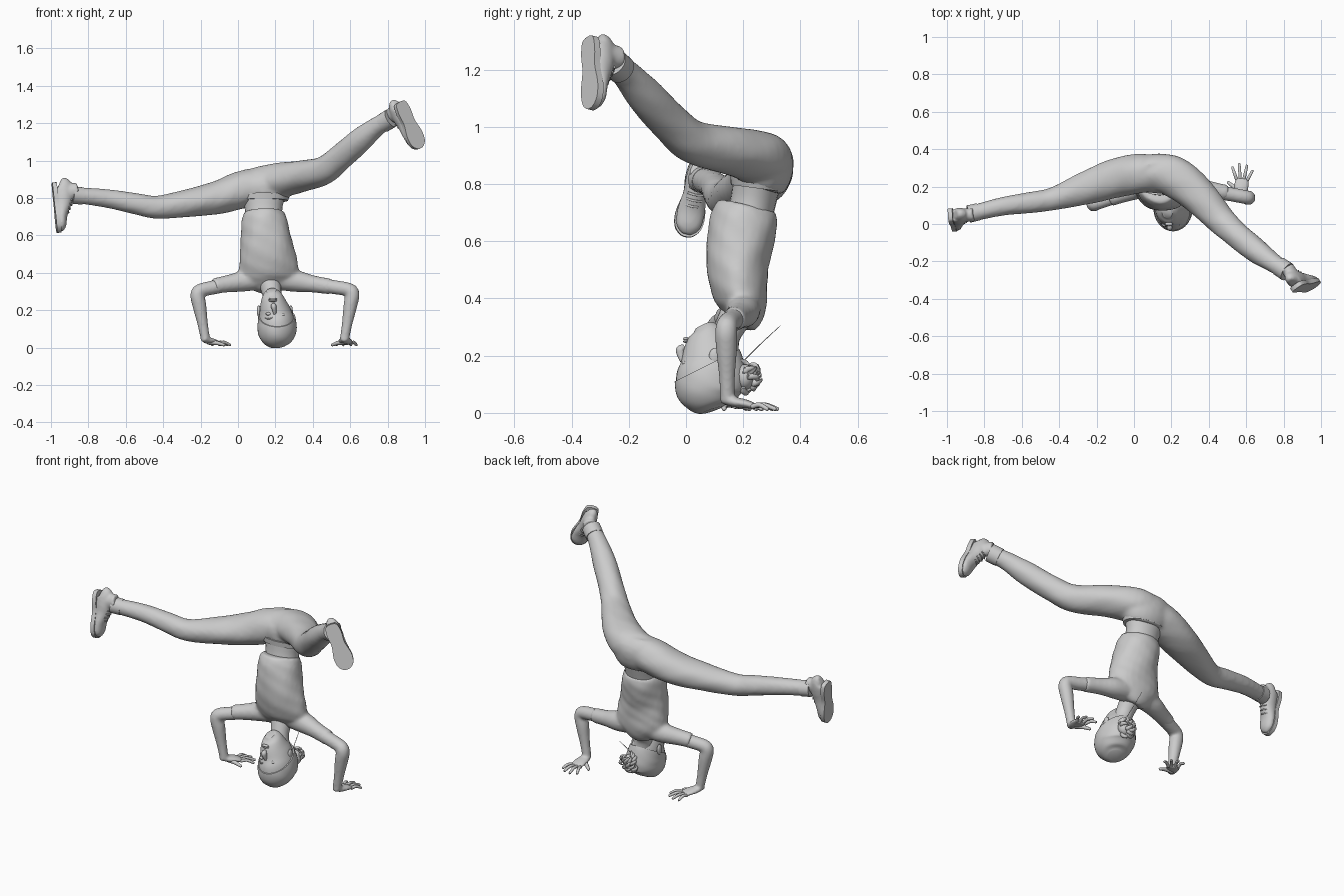
import bpy, bmesh, math, random
from mathutils import Vector, Matrix

random.seed(4)
if "Cube" in bpy.data.objects:
    bpy.data.objects.remove(bpy.data.objects["Cube"])

grey = bpy.data.materials.new("plain grey")
grey.use_nodes = True
grey.diffuse_color = (0.6, 0.6, 0.6, 1)
grey.node_tree.nodes["Principled BSDF"].inputs["Base Color"].default_value = (0.6, 0.6, 0.6, 1)


def finish(name, bm, fuse=0, matrix=None):
    """Turn a bmesh into a smooth object, optionally fusing overlapping parts."""
    if matrix:
        bm.transform(matrix)
    bmesh.ops.recalc_face_normals(bm, faces=bm.faces[:])
    mesh = bpy.data.meshes.new(name)
    bm.to_mesh(mesh)
    bm.free()
    mesh.materials.append(grey)
    ob = bpy.data.objects.new(name, mesh)
    bpy.context.collection.objects.link(ob)
    bpy.ops.object.select_all(action='DESELECT')
    ob.select_set(True)
    bpy.context.view_layer.objects.active = ob
    bpy.ops.object.shade_smooth_by_angle(angle=math.radians(45))
    if fuse:
        mod = ob.modifiers.new("fuse", 'REMESH')
        mod.mode, mod.voxel_size, mod.use_smooth_shade = 'VOXEL', fuse, True
        soft = ob.modifiers.new("soften", 'SMOOTH')
        soft.factor, soft.iterations = 0.5, 6
    return ob


def spline(pts, steps):
    """Catmull-Rom through tuples of any length."""
    out = []
    for i in range(len(pts) - 1):
        a, b, c, d = pts[max(i - 1, 0)], pts[i], pts[i + 1], pts[min(i + 2, len(pts) - 1)]
        for k in range(steps):
            t = k / steps
            out.append([0.5 * (2 * q + (r - p) * t + (2 * p - 5 * q + 4 * r - s) * t * t
                               + (3 * q - p - 3 * r + s) * t ** 3)
                        for p, q, r, s in zip(a, b, c, d)])
    return out + [list(pts[-1])]


def loft(bm, stations, ref=(0, 0, 1), sides=24, steps=5, fold=0):
    """Elliptical tube; station = x, y, z, radius along ref[, other radius]."""
    rows = spline([s if len(s) == 5 else (*s, s[3]) for s in stations], steps)
    rings = []
    for i, row in enumerate(rows):
        tan = Vector(rows[min(i + 1, len(rows) - 1)][:3]) - Vector(rows[max(i - 1, 0)][:3])
        tan.normalize()
        side = Vector(ref) - tan * tan.dot(Vector(ref))
        side.normalize()
        up = tan.cross(side)
        ring = []
        for k in range(sides):
            a = math.tau * k / sides
            ripple = 1 + fold * math.sin(5 * a + i * 0.45) * math.sin(i * 0.8)
            ring.append(bm.verts.new(Vector(row[:3]) + (side * math.cos(a) * row[3]
                                     + up * math.sin(a) * row[4]) * ripple))
        rings.append(ring)
    for a, b in zip(rings, rings[1:]):
        for k in range(sides):
            bm.faces.new((a[k], a[(k + 1) % sides], b[(k + 1) % sides], b[k]))
    bm.faces.new(rings[0][::-1])
    bm.faces.new(rings[-1])


def tube(name, *paths, ref=(0, 0, 1), fuse=0, matrix=None, **kw):
    bm = bmesh.new()
    for p in paths:
        loft(bm, p, ref, **kw)
    return finish(name, bm, fuse, matrix)


def ball(name, at, size):
    bm = bmesh.new()
    bmesh.ops.create_uvsphere(bm, u_segments=20, v_segments=12, radius=1)
    return finish(name, bm, 0, Matrix.Translation(at) @ Matrix.Diagonal((*size, 1)))


# Trousers: pelvis and both legs fused into one garment
X = (1, 0, 0)
bm = bmesh.new()
loft(bm, [(.135, .25, .79, .13, .09), (.135, .265, .84, .155, .105),
          (.13, .275, .9, .15, .1), (.13, .27, .95, .1, .06)], X)
loft(bm, [(.07, .275, .87, .085), (.2, .26, .89, .095, .11), (.33, .165, .915, .085, .1),
          (.455, .03, .945, .076, .08), (.54, -.05, 1.01, .07), (.65, -.14, 1.105, .066),
          (.74, -.205, 1.18, .052), (.81, -.25, 1.22, .046)], fold=.02)
loft(bm, [(.2, .27, .88, .085), (.04, .27, .85, .1, .105), (-.1, .245, .805, .09, .105),
          (-.25, .195, .775, .076, .09), (-.43, .135, .75, .062), (-.55, .115, .77, .057),
          (-.7, .095, .797, .05), (-.87, .055, .815, .043)], fold=.02)
finish("trousers", bm, .011)

# Waistband, fly seam and trouser cuffs
tube("waistband", [(.135, .25, .785, .132, .094), (.135, .254, .815, .142, .1)], ref=X)
tube("left_cuff", [(.775, -.226, 1.2, .051), (.82, -.256, 1.227, .052)])
tube("right_cuff", [(-.83, .066, .81, .046), (-.885, .053, .816, .047)])

# Bare midriff and the loose top with short sleeves
tube("midriff", [(.135, .25, .82, .12, .085), (.137, .235, .74, .1, .08),
                 (.14, .215, .66, .1, .08)], ref=X)
bm = bmesh.new()
loft(bm, [(.138, .215, .725, .106, .102), (.14, .205, .68, .122, .118),
          (.148, .19, .6, .133, .118), (.155, .18, .52, .146, .11),
          (.162, .187, .44, .158, .1), (.165, .2, .38, .155, .085),
          (.168, .2, .335, .11, .068), (.172, .19, .305, .06, .05)], X, fold=.025)
loft(bm, [(.2, .2, .37, .06), (.31, .2, .355, .058), (.4, .185, .34, .046), (.5, .165, .325, .042)])
loft(bm, [(.12, .2, .37, .06), (.03, .19, .355, .056), (-.06, .16, .34, .046), (-.13, .135, .328, .042)])
finish("loose_top", bm, .01)


# Arms, palms and fanned fingers
def arm(side, shoulder, elbow, wrist, aim, inward):
    s, e, w = Vector(shoulder), Vector(elbow), Vector(wrist)
    mid, low = s.lerp(e, .6), e.lerp(w, .3)
    bm = bmesh.new()
    loft(bm, [(*s, .045), (*mid, .038), (*s.lerp(e, .92), .037), (*e.lerp(w, .08), .038),
              (*low, .037), (*e.lerp(w, .7), .028), (*w, .025)], (0, 1, 0))
    f = Vector((math.sin(aim), math.cos(aim), 0))
    knuckle = w + f * .1 + Vector((0, 0, .022 - w.z))
    loft(bm, [(*(w - f * .022), .016, .018), (*(w + f * .025 - Vector((0, 0, .012))), .018, .034),
              (*(w.lerp(knuckle, .65)), .015, .04), (*knuckle, .01, .037)])
    finish(side + "_arm", bm, .007)
    bm = bmesh.new()
    for i, length in enumerate((.07, .085, .08, .06)):
        spread = aim + inward * (.42 - .28 * i)
        g = Vector((math.sin(spread), math.cos(spread), 0))
        base = knuckle + Vector((f.y, -f.x, 0)) * inward * (.027 - .018 * i) - f * .012
        tip = base + g * length
        loft(bm, [(*base, .009), (*(base.lerp(tip, .5) + Vector((0, 0, .006))), .0085),
                  (tip.x, tip.y, .014, .007), (*(tip + g * .006 - Vector((0, 0, .01))), .003)], sides=10)
    a = aim + inward * 1.0
    g = Vector((math.sin(a), math.cos(a), 0))
    base = w + f * .025
    loft(bm, [(base.x, base.y, .03, .015), (*(base + g * .05).xy, .024, .011),
              (*(base + g * .085).xy, .014, .008), (*(base + g * .092).xy, .012, .003)], sides=10)
    finish(side + "_fingers", bm)


arm("left", (.3, .2, .36), (.615, .14, .305), (.57, .145, .05), 0.08, -1)
arm("right", (.03, .19, .36), (-.22, .105, .3), (-.175, .115, .05), 0.6, 1)

# Neck and head, crown on the floor
tube("neck", [(.2, .13, .2, .055), (.185, .14, .27, .05), (.17, .18, .35, .06)], ref=X)
skull = [(.215, .09, .012, .03, .03), (.213, .085, .03, .068, .075), (.21, .08, .075, .094, .112),
         (.208, .085, .13, .097, .118), (.2, .085, .18, .088, .105), (.19, .078, .23, .073, .088),
         (.182, .07, .28, .052, .06), (.178, .06, .305, .028, .03)]
tube("head", skull, ref=X, sides=32)

# Swept-back hair: a thicker shell trimmed along the hairline
bm = bmesh.new()
loft(bm, [(x, y + .003, z - .002, a + .007, b + .007) for x, y, z, a, b in skull], X, 40, fold=.008)
bmesh.ops.bisect_plane(bm, geom=bm.verts[:] + bm.edges[:] + bm.faces[:], clear_outer=True,
                       plane_co=(.2, -.02, .12), plane_no=(0, -.5, 1))
bmesh.ops.holes_fill(bm, edges=[e for e in bm.edges if e.is_boundary])
finish("hair", bm)

# Curly bun and one loose strand
bun = Vector((.235, .205, .125))
bm = bmesh.new()
for i in range(26):
    out = Vector((random.uniform(-1, 1), random.uniform(-.3, 1), random.uniform(-1, 1))).normalized()
    turn = out.cross(Vector((random.random(), random.random(), 1))).normalized()
    p = [bun + out * .02, bun + out * .042 + turn * .02, bun + out * .058 - turn * .004,
         bun + out * .045 - turn * .02]
    loft(bm, [(*q, r, r * .6) for q, r in zip(p, (.014, .012, .009, .003))], (.3, .5, .8), 8, 4)
finish("curly_bun", bm)
ball("bun_core", bun, (.045, .035, .045))
tube("loose_strand", [(.235, .19, .17, .002), (.225, .26, .24, .0015), (.22, .33, .305, .001)], sides=6)

# Face
tube("nose", [(.197, -.012, .18, .008), (.193, -.018, .205, .012, .014), (.19, -.018, .222, .015, .016),
              (.189, -.005, .232, .008)], ref=X, sides=16)
for label, z, r in (("upper_lip", .25, .006), ("lower_lip", .259, .007)):
    ball(label, (.186, .0, z), (.022, .01, r))
for label, s in (("left", 1), ("right", -1)):
    ball(label + "_eye", (.2 + s * .036, -.002, .177 - s * .003), (.016, .012, .009))
    tube(label + "_brow", [(.202 + s * .018, -.021, .16, .003), (.203 + s * .038, -.015, .153, .004),
                           (.204 + s * .058, .003, .158, .002)], sides=8)
    ball(label + "_ear", (.197 + s * .086, .1, .195), (.01, .02, .031))


# Lace-up shoes, built flat and then turned onto each ankle
def shoe(side, heel, toe, down):
    d = (Vector(toe) - Vector(heel)).normalized()
    n = Vector(down)
    n = (n - d * n.dot(d)).normalized()
    w = d.cross(n)
    m = Matrix((d, w, -n)).transposed().to_4x4()
    if m.determinant() < 0:
        m = Matrix((d, -w, -n)).transposed().to_4x4()
    m = Matrix.Translation(heel) @ m
    outline = spline([(0, .012), (.012, .034), (.06, .042), (.12, .038), (.19, .052),
                      (.24, .046), (.265, .025), (.272, .008)], 4)
    bm = bmesh.new()
    ring = [bm.verts.new((x, y, 0)) for x, y in outline]
    ring += [bm.verts.new((x, -y, 0)) for x, y in reversed(outline)]
    face = bm.faces.new(ring)
    top = bmesh.ops.extrude_face_region(bm, geom=[face])
    bmesh.ops.translate(bm, vec=(0, 0, .024), verts=[v for v in top["geom"] if isinstance(v, bmesh.types.BMVert)])
    finish(side + "_sole", bm, 0, m)
    bm = bmesh.new()
    loft(bm, [(.006, 0, .04, .02, .03), (.02, 0, .055, .036, .05), (.07, 0, .055, .042, .052),
              (.12, 0, .045, .041, .047), (.18, 0, .034, .049, .032), (.235, 0, .028, .044, .026),
              (.264, 0, .024, .018, .012)], (0, 1, 0))
    loft(bm, [(.06, 0, .04, .04, .045), (.055, 0, .09, .036, .044), (.05, 0, .135, .037, .041)], (0, 1, 0))
    finish(side + "_shoe", bm, .007, m)
    laces = [[(x, -.026, z - .008, .004), (x + .004, 0, z + .003, .004), (x, .026, z - .008, .004)]
             for x, z in ((.105, .1), (.125, .092), (.145, .081), (.165, .071))]
    tube(side + "_laces", *laces, sides=8, matrix=m)


shoe("left", (.868, -.345, 1.315), (.98, -.335, 1.06), (.5, -.82, .25))
shoe("right", (-.995, .05, .88), (-.968, -.002, .61), (-1, -.08, -.1))
